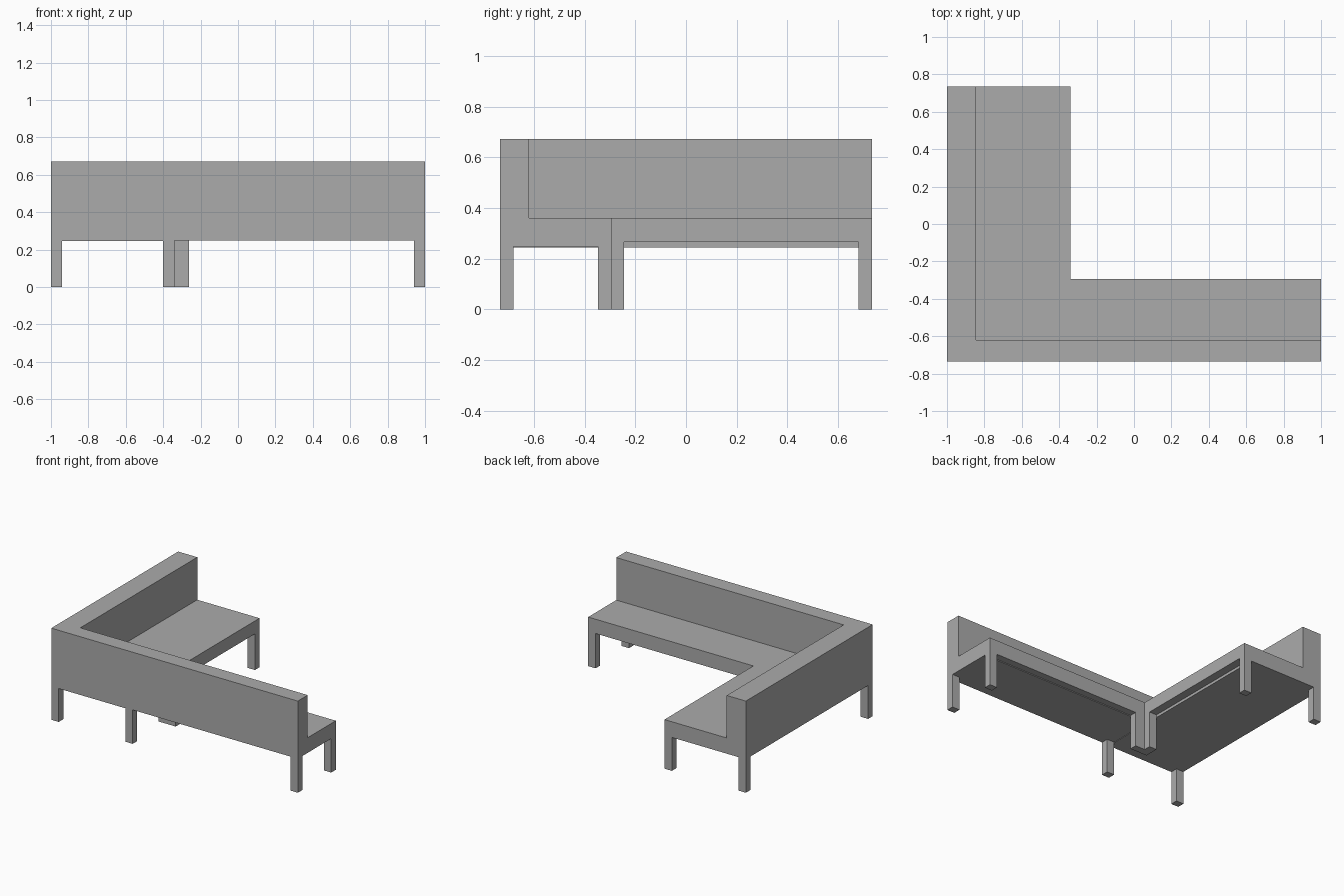
import bpy
import bmesh

cube = bpy.data.objects.get("Cube")
if cube:
    bpy.data.objects.remove(cube, do_unlink=True)

# Single plain grey finish
grey = bpy.data.materials.new("plain grey")
grey.use_nodes = True
colour = (0.41, 0.41, 0.41, 1)
grey.diffuse_color = colour
grey.node_tree.nodes["Principled BSDF"].inputs["Base Color"].default_value = colour


def prism(name, outline, z0, z1):
    """Extrude a counter-clockwise floor outline from z0 to z1."""
    bm = bmesh.new()
    base = bm.faces.new([bm.verts.new((x, y, z0)) for x, y in outline])
    top = bmesh.ops.extrude_face_region(bm, geom=[base], use_keep_orig=True)["geom"]
    for v in top:
        if isinstance(v, bmesh.types.BMVert):
            v.co.z = z1
    bmesh.ops.recalc_face_normals(bm, faces=bm.faces[:])
    mesh = bpy.data.meshes.new(name)
    bm.to_mesh(mesh)
    bm.free()
    mesh.materials.append(grey)
    obj = bpy.data.objects.new(name, mesh)
    bpy.context.collection.objects.link(obj)


def box(name, x0, x1, y0, y1, z0, z1):
    prism(name, [(x0, y0), (x1, y0), (x1, y1), (x0, y1)], z0, z1)


def corner(x1, y1):
    """L-shaped outline along the outer sides, with its inner corner at x1, y1."""
    return [(-X, -Y), (X, -Y), (X, y1), (x1, y1), (x1, Y), (-X, Y)]


X, Y = 1.0, 0.735            # half size of the whole bench
IN_X, IN_Y = -0.34, -0.295   # inner corner of the seat
LEG_X, LEG_Y = 0.06, 0.053   # leg thickness
SEAT, RAIL, BASE = 0.36, 0.265, 0.245

# L-shaped seat and backrest
prism("seat", corner(IN_X, IN_Y), RAIL, SEAT)
prism("backrest", corner(-0.845, -0.62), SEAT, 0.672)

# Lower frame, stepped back from the inner edge of the short arm
box("short_arm_frame", -X, IN_X - LEG_X, -Y, Y, BASE, RAIL)
box("short_arm_end_rail", IN_X - LEG_X, IN_X, Y - LEG_Y, Y, BASE, RAIL)
box("long_arm_frame", IN_X - LEG_X, X, -Y, IN_Y - LEG_Y, 0.249, RAIL)
box("long_arm_inner_rail", IN_X - LEG_X, X, IN_Y - LEG_Y, IN_Y, 0.255, RAIL)

# Legs at the ends, the outer corner and the middle of the front
for name, x, y in [
    ("outer_corner_leg", -X, -Y),
    ("front_middle_leg", IN_X - LEG_X, -Y),
    ("front_end_leg", X - LEG_X, -Y),
    ("long_arm_inner_leg", X - LEG_X, IN_Y - LEG_Y),
    ("short_arm_outer_leg", -X, Y - LEG_Y),
    ("short_arm_inner_leg", IN_X - LEG_X, Y - LEG_Y),
]:
    box(name, x, x + LEG_X, y, y + LEG_Y, 0, RAIL)

# Double leg wrapping the inner corner
x0, y0, x1, y1 = IN_X - LEG_X, IN_Y - LEG_Y, -0.262, -0.245
prism("inner_corner_leg",
      [(x0, y0), (x1, y0), (x1, IN_Y), (IN_X, IN_Y), (IN_X, y1), (x0, y1)], 0, RAIL)
